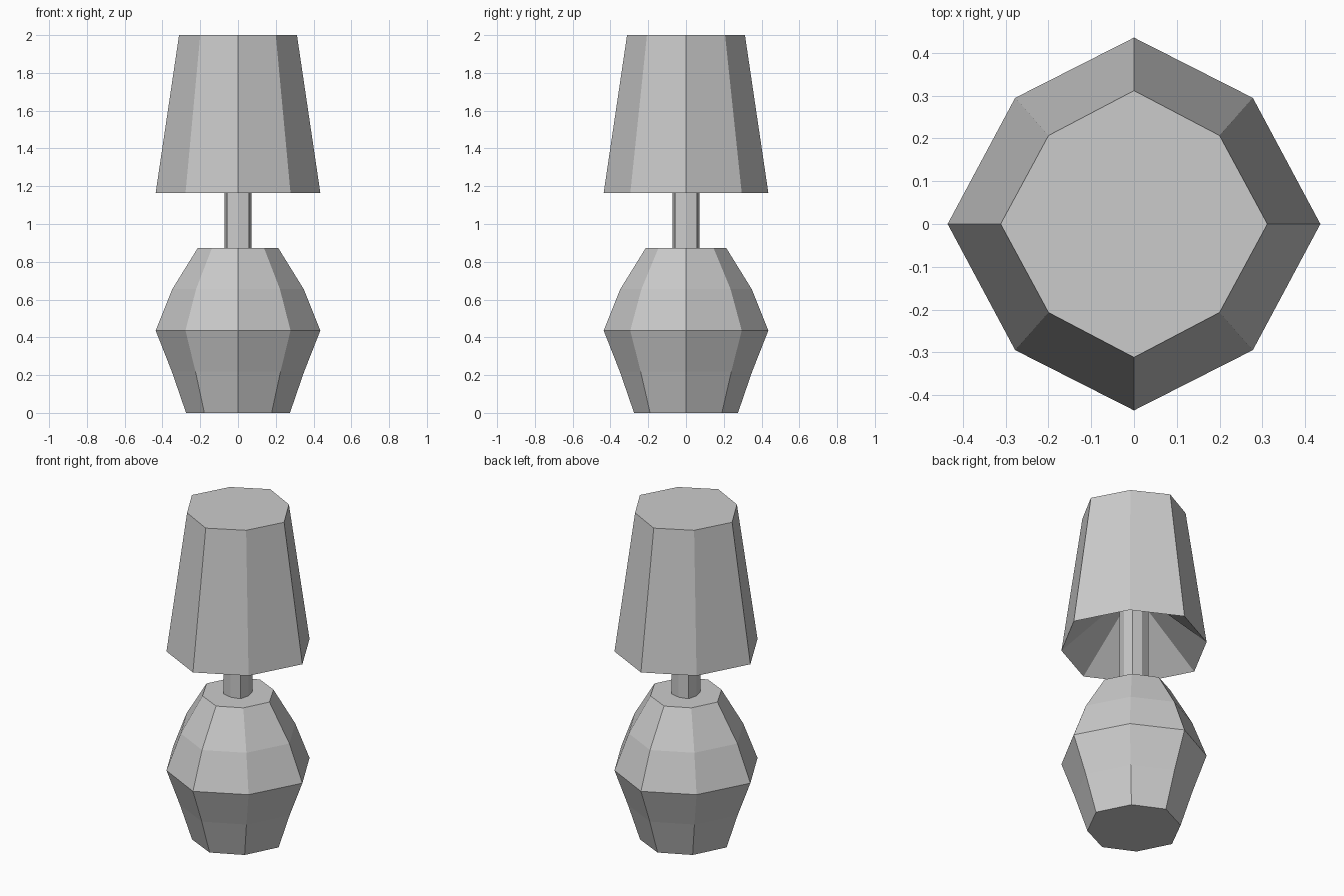
import bpy
import bmesh

if "Cube" in bpy.data.objects:
    bpy.data.objects.remove(bpy.data.objects["Cube"])


def octagon_loft(name, rings, cap_start=True, cap_end=True):
    """Skin stacked octagons; each ring is (z, radius, corner x, corner y)."""
    bm = bmesh.new()
    loops = []
    for z, r, cx, cy in rings:
        pts = [(r, 0), (cx, cy), (0, r), (-cx, cy),
               (-r, 0), (-cx, -cy), (0, -r), (cx, -cy)]
        loops.append([bm.verts.new((x, y, z)) for x, y in pts])
    for a, b in zip(loops, loops[1:]):
        for i in range(8):
            j = (i + 1) % 8
            bm.faces.new((a[i], a[j], b[j], b[i]))
    if cap_start:
        bm.faces.new(loops[0][::-1])
    if cap_end:
        bm.faces.new(loops[-1])
    bmesh.ops.recalc_face_normals(bm, faces=bm.faces[:])
    mesh = bpy.data.meshes.new(name)
    bm.to_mesh(mesh)
    bm.free()
    obj = bpy.data.objects.new(name, mesh)
    bpy.context.collection.objects.link(obj)
    return obj


# Bulbous lamp base
octagon_loft("lamp_base", [
    (0.0, 0.275, 0.178, 0.19),
    (0.218, 0.35, 0.225, 0.24),
    (0.436, 0.436, 0.278, 0.295),
    (0.655, 0.348, 0.222, 0.236),
    (0.873, 0.213, 0.138, 0.146),
])

# Thin stem running up into the shade
octagon_loft("stem", [
    (0.873, 0.071, 0.057, 0.057),
    (1.455, 0.071, 0.057, 0.057),
], cap_start=False, cap_end=False)

# Shade: hollow underside rising to the stem, tapered wall, closed top
octagon_loft("lampshade", [
    (1.455, 0.071, 0.057, 0.057),
    (1.164, 0.436, 0.278, 0.295),
    (2.0, 0.312, 0.2, 0.207),
], cap_start=False)
